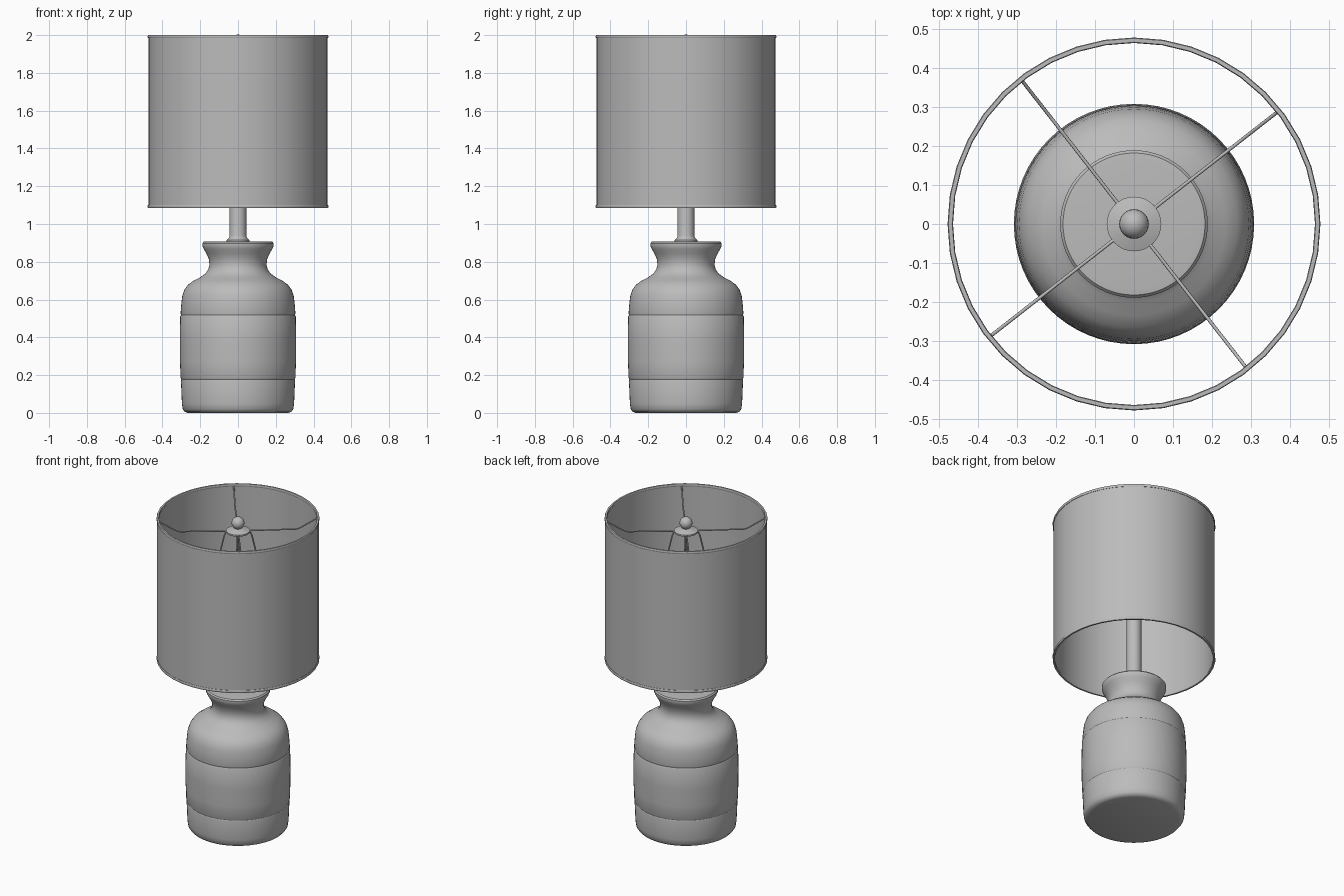
import bpy, bmesh, math
from mathutils import Matrix, Vector

cube = bpy.data.objects.get("Cube")
if cube:
    bpy.data.objects.remove(cube, do_unlink=True)

grey = bpy.data.materials.new("plain grey")
grey.use_nodes = True
colour = (0.5, 0.5, 0.5, 1)
grey.diffuse_color = colour
grey.node_tree.nodes["Principled BSDF"].inputs["Base Color"].default_value = colour


def finish(obj, angle=35):
    obj.data.materials.append(grey)
    bpy.ops.object.select_all(action="DESELECT")
    obj.select_set(True)
    bpy.context.view_layer.objects.active = obj
    bpy.ops.object.shade_smooth_by_angle(angle=math.radians(angle))
    return obj


def lathe(name, profile, steps, closed=False):
    """Spin a list of (radius, height) points around the z axis."""
    bm = bmesh.new()
    verts = [bm.verts.new((r, 0, z)) for r, z in profile]
    pairs = list(zip(verts, verts[1:]))
    if closed:
        pairs.append((verts[-1], verts[0]))
    edges = [bm.edges.new(p) for p in pairs]
    bmesh.ops.spin(bm, geom=verts + edges, cent=(0, 0, 0), axis=(0, 0, 1),
                   angle=math.tau, steps=steps, use_merge=False)
    bmesh.ops.remove_doubles(bm, verts=bm.verts, dist=0.0001)
    bmesh.ops.recalc_face_normals(bm, faces=bm.faces)
    mesh = bpy.data.meshes.new(name)
    bm.to_mesh(mesh)
    bm.free()
    obj = bpy.data.objects.new(name, mesh)
    bpy.context.collection.objects.link(obj)
    return finish(obj)


def wire(name, points, radius, turn):
    """Round wire through (radius, height) points, turned about z."""
    curve = bpy.data.curves.new(name, "CURVE")
    curve.dimensions = "3D"
    curve.bevel_depth = radius
    curve.bevel_resolution = 2
    curve.use_fill_caps = True
    spline = curve.splines.new("POLY")
    spline.points.add(len(points) - 1)
    spin = Matrix.Rotation(turn, 3, "Z")
    for point, (r, z) in zip(spline.points, points):
        point.co = (*(spin @ Vector((r, 0, z))), 1)
    obj = bpy.data.objects.new(name, curve)
    bpy.context.collection.objects.link(obj)
    bpy.ops.object.select_all(action="DESELECT")
    obj.select_set(True)
    bpy.context.view_layer.objects.active = obj
    bpy.ops.object.convert(target="MESH")
    return finish(bpy.context.object, 60)


# Ceramic jar with shallow bands, narrow neck and flared lip
lathe("jar_base", [
    (0, 0), (0.265, 0), (0.282, 0.006), (0.293, 0.02), (0.297, 0.05),
    (0.302, 0.17), (0.3, 0.178), (0.304, 0.187), (0.307, 0.27), (0.308, 0.38),
    (0.306, 0.51), (0.302, 0.518), (0.304, 0.527), (0.3, 0.58), (0.295, 0.62),
    (0.284, 0.652), (0.265, 0.678), (0.235, 0.7), (0.2, 0.718), (0.172, 0.738),
    (0.157, 0.76), (0.151, 0.785), (0.155, 0.815), (0.168, 0.845), (0.182, 0.868),
    (0.189, 0.885), (0.189, 0.898), (0.182, 0.906), (0.165, 0.908), (0, 0.908)], 64)

# Stem, foot collar and lamp socket
lathe("stem", [(0, 0.905), (0.06, 0.905), (0.06, 0.916), (0.047, 0.928),
               (0.044, 0.94), (0.044, 1.4), (0, 1.4)], 32)

# Thin drum shade with rolled rims
lathe("drum_shade", [(0.474, 1.1), (0.474, 1.985), (0.467, 1.985), (0.467, 1.1)], 40, True)
for name, z in (("bottom_rim", 1.093), ("top_rim", 1.992)):
    lathe(name, [(0.476, z - 0.008), (0.478, z - 0.004), (0.478, z + 0.004),
                 (0.476, z + 0.008), (0.466, z + 0.008), (0.464, z + 0.004),
                 (0.464, z - 0.004), (0.466, z - 0.008)], 40, True)

# Hub washer and finial
lathe("hub", [(0, 1.908), (0.07, 1.908), (0.07, 1.918), (0.035, 1.93),
              (0.015, 1.934), (0.015, 1.95), (0, 1.95)], 32)
lathe("finial", [(0.038 * math.sin(math.pi * i / 12), 1.965 - 0.038 * math.cos(math.pi * i / 12))
                 for i in range(13)], 24)

# Four spider arms, with the harp wires below them
for k in range(4):
    turn = math.radians(38 + 90 * k)
    wire("spider_arm", [(0.468, 1.988), (0.44, 1.97), (0.36, 1.922), (0.34, 1.917),
                        (0.05, 1.914)], 0.0045, turn)
    wire("harp_wire", [(0.05, 1.912), (0.072, 1.908), (0.082, 1.88), (0.105, 1.78),
                       (0.125, 1.65), (0.125, 1.52), (0.09, 1.42), (0.03, 1.37)], 0.0045, turn)
